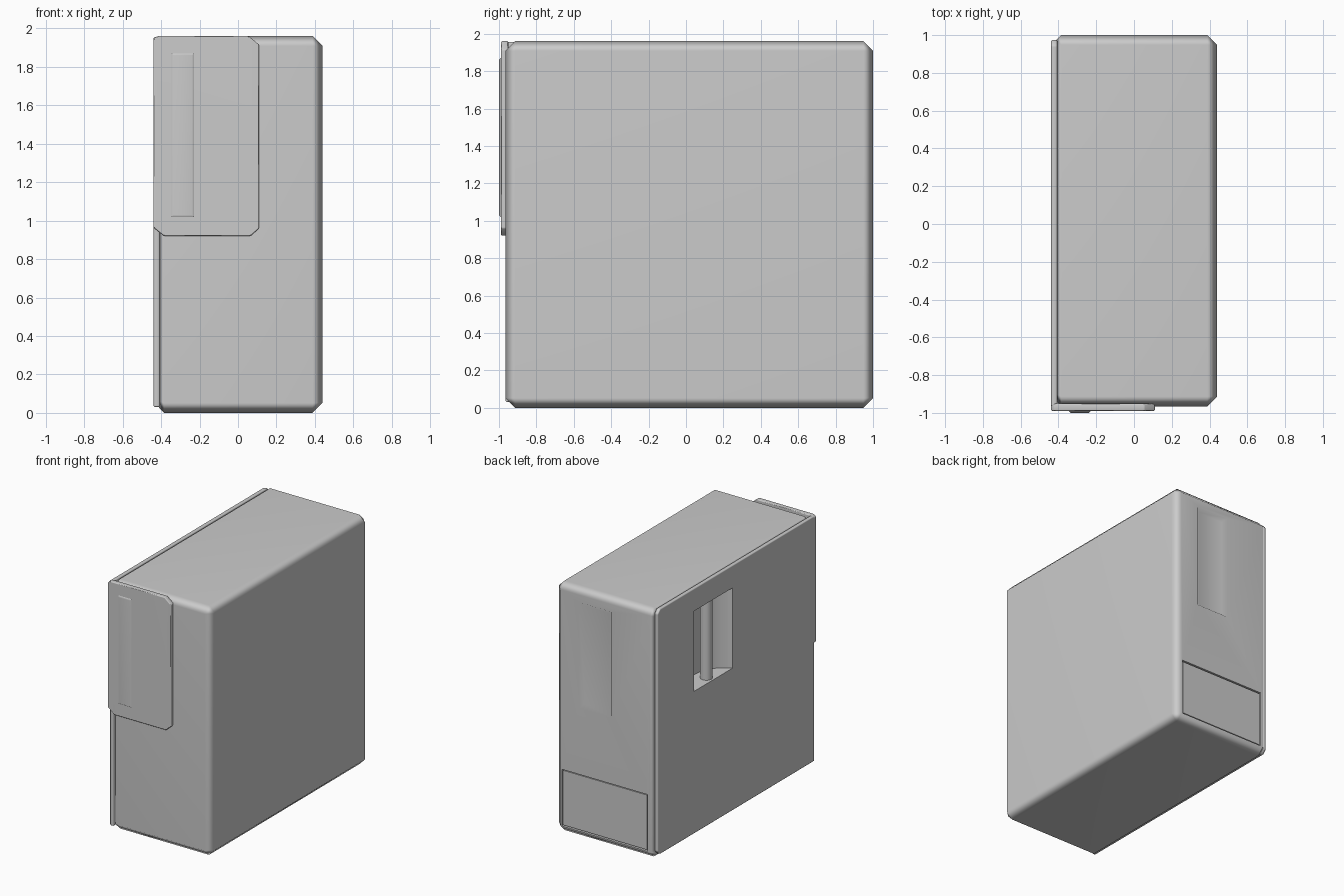
import bpy, bmesh, math

if "Cube" in bpy.data.objects:
    bpy.data.objects.remove(bpy.data.objects["Cube"])


def loft(name, ring_a, ring_b):
    """Solid between two matching rings of 3D points."""
    bm = bmesh.new()
    a = [bm.verts.new(p) for p in ring_a]
    b = [bm.verts.new(p) for p in ring_b]
    n = len(a)
    bm.faces.new(a)
    bm.faces.new(b[::-1])
    for i in range(n):
        j = (i + 1) % n
        bm.faces.new((a[j], a[i], b[i], b[j]))
    bmesh.ops.recalc_face_normals(bm, faces=bm.faces)
    me = bpy.data.meshes.new(name)
    bm.to_mesh(me)
    bm.free()
    ob = bpy.data.objects.new(name, me)
    bpy.context.collection.objects.link(ob)
    return ob


def box(name, x0, x1, y0, y1, z0, z1):
    ring = [(x0, y0), (x1, y0), (x1, y1), (x0, y1)]
    return loft(name, [(x, y, z0) for x, y in ring], [(x, y, z1) for x, y in ring])


def frustum(name, x0, x1, z0, z1, y_outer, y_inner, inset):
    """Rectangle on the xz plane tapering along y."""
    def ring(i, y):
        return [(x0 + i, y, z0 + i), (x1 - i, y, z0 + i),
                (x1 - i, y, z1 - i), (x0 + i, y, z1 - i)]
    return loft(name, ring(0, y_outer), ring(inset, y_inner))


def use(ob):
    bpy.ops.object.select_all(action='DESELECT')
    bpy.context.view_layer.objects.active = ob
    ob.select_set(True)


def bevel(ob, width, segments=1):
    m = ob.modifiers.new("bevel", 'BEVEL')
    m.width, m.segments, m.limit_method = width, segments, 'NONE'
    use(ob)
    bpy.ops.object.modifier_apply(modifier=m.name)


def cut(ob, cutter):
    m = ob.modifiers.new("cut", 'BOOLEAN')
    m.operation, m.object, m.solver = 'DIFFERENCE', cutter, 'EXACT'
    use(ob)
    bpy.ops.object.modifier_apply(modifier=m.name)


def smooth(ob, angle=50):
    use(ob)
    bpy.ops.object.shade_smooth_by_angle(angle=math.radians(angle))
    m = ob.modifiers.new("weighted", 'WEIGHTED_NORMAL')
    m.keep_sharp = True


# Main body, wide chamfers on the right, narrow ones beside the side plate
body = box("body", -0.41, 0.44, -0.965, 1.0, 0.0, 1.96)
bm = bmesh.new()
bm.from_mesh(body.data)
for at_left, width in ((False, 0.052), (True, 0.025)):
    edges = [e for e in bm.edges
             if all(v.co.x < -0.4 for v in e.verts) == at_left]
    bmesh.ops.bevel(bm, geom=edges, offset=width, segments=1,
                    affect='EDGES', profile=0.5)
bm.to_mesh(body.data)
bm.free()

# Side plate on the left with clipped corners
y0, y1, z0, z1, c = -0.965, 0.975, 0.03, 1.955, 0.03
outline = [(y0, z0), (y1 - c, z0), (y1, z0 + c),
           (y1, z1 - c), (y1 - c, z1), (y0, z1)]
plate = loft("side_plate", [(-0.44, y, z) for y, z in outline],
             [(-0.405, y, z) for y, z in outline])
bevel(plate, 0.008)

# Curved grip recess through the side plate
half, depth, mid_y = 0.24, 0.16, 0.29
radius = (half ** 2 + depth ** 2) / (2 * depth)
span = math.asin(half / radius)
scoop = [(-0.6, mid_y - half)]
for i in range(17):
    t = -span + 2 * span * i / 16
    scoop.append((-0.44 + depth - radius + radius * math.cos(t),
                  mid_y + radius * math.sin(t)))
scoop.append((-0.6, mid_y + half))
grip_cut = loft("grip_cutter", [(x, y, 1.15) for x, y in scoop],
                [(x, y, 1.78) for x, y in scoop])
cut(plate, grip_cut)
cut(body, grip_cut)

# Rear sunken window and shallow pocket for the rear panel
window_cut = frustum("window_cutter", -0.06, 0.24, 1.01, 1.86, 1.01, 0.97, 0.04)
pocket_cut = box("pocket_cutter", -0.365, 0.378, 0.975, 1.1, 0.055, 0.50)
cut(body, window_cut)
cut(body, pocket_cut)
for helper in (grip_cut, window_cut, pocket_cut):
    bpy.data.objects.remove(helper)
smooth(body)
smooth(plate)

# Rear panel sitting in its pocket
panel = box("rear_panel", -0.357, 0.37, 0.96, 0.995, 0.063, 0.492)
smooth(panel)

# Upright bar in the grip recess
bpy.ops.mesh.primitive_cylinder_add(vertices=32, radius=0.044, depth=0.65,
                                    location=(-0.38, mid_y, 1.465))
bar = bpy.context.object
bar.name = "grip_bar"
smooth(bar)

# Front cover with clipped corners
cover_pts = [(-0.44, 0.965), (-0.385, 0.92), (0.065, 0.92), (0.11, 0.96),
             (0.11, 1.915), (0.055, 1.96), (-0.42, 1.96), (-0.44, 1.945)]
cover = loft("front_cover", [(x, -0.99, z) for x, z in cover_pts],
             [(x, -0.95, z) for x, z in cover_pts])
bevel(cover, 0.006)
smooth(cover)

# Shallow raised strip on the front cover
strip = frustum("front_strip", -0.35, -0.225, 1.015, 1.875, -0.985, -1.0, 0.015)
smooth(strip)
